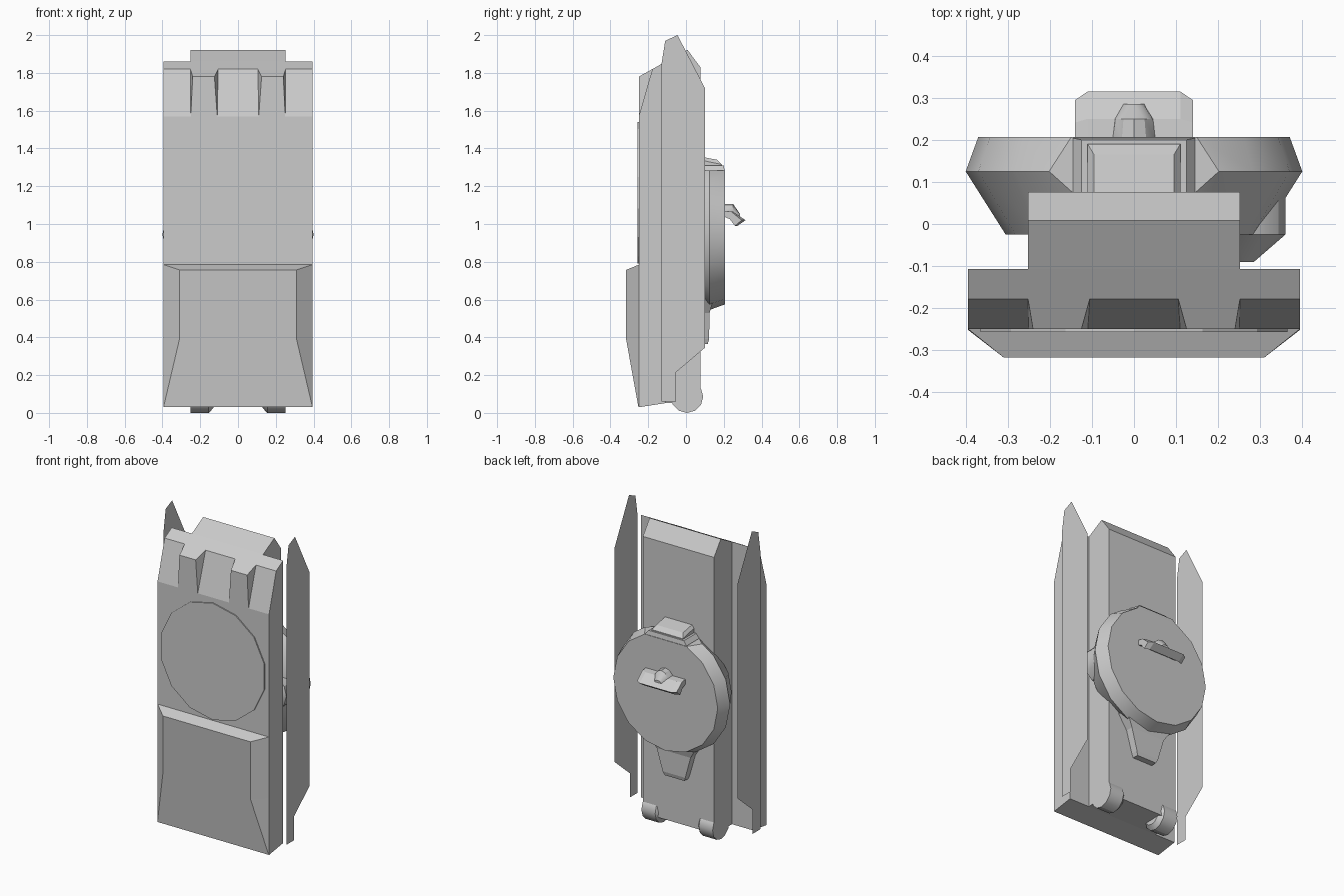
import bpy, bmesh
from math import sin, cos, pi

if "Cube" in bpy.data.objects:
    bpy.data.objects.remove(bpy.data.objects["Cube"])


def loft(name, rings, smooth=False, cut=None):
    """Skin a list of equal-sized closed rings and cap both ends."""
    bm = bmesh.new()
    vs = [[bm.verts.new(p) for p in r] for r in rings]
    n = len(rings[0])
    for a, b in zip(vs, vs[1:]):
        for i in range(n):
            j = (i + 1) % n
            bm.faces.new((a[i], a[j], b[j], b[i]))
    bm.faces.new(vs[0])
    bm.faces.new(vs[-1])
    if cut is not None:
        g = bm.verts[:] + bm.edges[:] + bm.faces[:]
        bmesh.ops.bisect_plane(bm, geom=g, plane_co=(0, 0, cut), plane_no=(0, 0, 1), clear_outer=True)
        bmesh.ops.holes_fill(bm, edges=[e for e in bm.edges if e.is_boundary])
    bmesh.ops.recalc_face_normals(bm, faces=bm.faces)
    me = bpy.data.meshes.new(name)
    bm.to_mesh(me)
    bm.free()
    ob = bpy.data.objects.new(name, me)
    bpy.context.collection.objects.link(ob)
    if smooth:
        bpy.ops.object.select_all(action='DESELECT')
        ob.select_set(True)
        bpy.context.view_layer.objects.active = ob
        bpy.ops.object.shade_smooth_by_angle(angle=pi / 6)
    return ob


def prism(name, x0, x1, yz):
    return loft(name, [[(x, y, z) for y, z in yz] for x in (x0, x1)])


def turned(name, x, z, profile, n, phase=0, **kw):
    """Solid turned around an axis parallel to y; profile is (y, radius)."""
    return loft(name, [[(x + r * cos(2 * pi * i / n + phase), y, z + r * sin(2 * pi * i / n + phase))
                        for i in range(n)] for y, r in profile], **kw)


def rect_y(y, x, z0, z1):
    return [(-x, y, z0), (x, y, z0), (x, y, z1), (-x, y, z1)]


def rect_z(z, x, y0, y1):
    return [(-x, y0, z), (x, y0, z), (x, y1, z), (-x, y1, z)]


# wide front body and narrower rear slab
prism("front_body", -.395, .395, [(-.25, .03), (-.25, 1.57), (-.178, 1.82), (-.107, 1.86), (-.107, .052)])
prism("rear_slab", -.252, .252, [(-.107, .052), (-.107, 1.86), (.008, 1.922), (.076, 1.83), (.076, .06)])

# raised teeth on the sloped upper front
for s, side in ((-1, "left"), (1, "right")):
    loft("tooth_" + side, [[(s * a, -.25, 1.57), (s * b, -.25, 1.78), (s * c, -.178, 1.82)]
                           for a, b, c in ((.11, .125, .105), (.25, .24, .252))])

# bevelled lower front panel
loft("lower_panel", [
    [(-.395, -.249, .03), (.395, -.249, .03), (.395, -.249, .39), (.395, -.249, .785),
     (-.395, -.249, .785), (-.395, -.249, .39)],
    [(-.394, -.252, .031), (.394, -.252, .031), (.31, -.317, .39), (.31, -.317, .757),
     (-.31, -.317, .757), (-.31, -.317, .39)]])

# thin front disc
turned("front_disc", 0, 1.165, [(-.24, .374), (-.257, .374)], 14, pi / 2)

# flat side fins
for s, side in ((-1, "left"), (1, "right")):
    outline = [(-.13, .06), (-.13, 1.8), (-.11, 1.97), (-.045, 2), (.1, 1.72),
               (.1, .345), (-.053, .215), (-.053, .06)]
    outline[1] = (-.13, 1.845)
    me = bpy.data.meshes.new("fin_" + side)
    me.from_pydata([(s * .435, y, z) for y, z in outline], [], [list(range(len(outline)))])
    bpy.context.collection.objects.link(bpy.data.objects.new("fin_" + side, me))

# round feet with tapered inner ends
for s, side in ((-1, "left"), (1, "right")):
    loft("foot_" + side, [[(s * x, .005 + r * cos(i * pi / 6), .086 + r * sin(i * pi / 6)) for i in range(12)]
                          for x, r in ((.252, .086), (.155, .086), (.13, .06))], smooth=True)

# rear shield, flattened at the top
turned("rear_shield", 0, .945, [(-.025, .305), (.125, .4), (.207, .37)], 16, smooth=True, cut=1.282)

# block on top of the shield, with collar
loft("top_collar", [rect_z(1.22, .15, .05, .205), rect_z(1.285, .145, .06, .204), rect_z(1.31, .125, .07, .2)])
loft("top_block", [[(-x, .07, z0), (x, .07, z0), (x, y1, z1), (-x, y1, z1)]
                   for x, y1, z0, z1 in ((.11, .195, 1.25, 1.25), (.11, .19, 1.34, 1.315), (.095, .165, 1.358, 1.34))])

# tapered block under the shield
loft("lower_block", [rect_z(.365, .07, .06, .115), rect_z(.39, .08, .06, .122),
                     rect_z(.53, .12, .06, .125), rect_z(.62, .18, .06, .15)])

# side nub
turned("side_nub", .24, .95, [(-.09, .045), (-.025, .12), (.07, .12)], 12, smooth=True)

# rear visor with rounded outer corners
visor = [(.2, 1.07), (.25, 1.065), (.315, 1.02), (.272, .99), (.24, 1.025), (.2, 1.04)]
loft("visor", [[(x, .2 + (y - .2) * k, z) for y, z in visor]
               for x, k in ((-.14, .82), (-.11, 1), (.11, 1), (.14, .82))])

# bump on the visor
loft("visor_bump", [[(r * cos(i * pi / 6), y, 1.04 + h * sin(i * pi / 6)) for i in range(7)]
                    for y, r, h in ((.2, .058, .065), (.25, .05, .065), (.285, .025, .015))], smooth=True)
